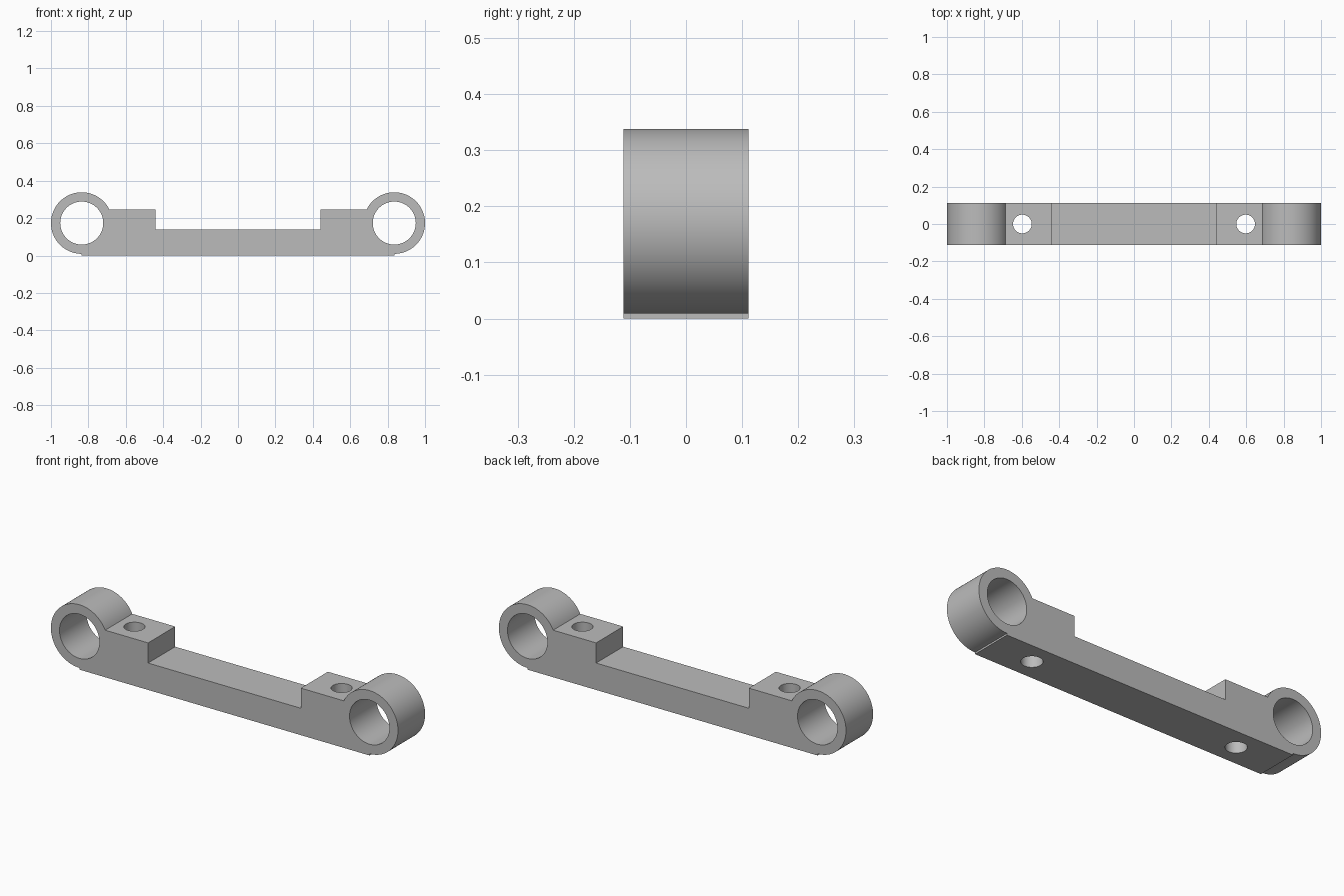
import bpy, bmesh, math

cube = bpy.data.objects.get("Cube")
if cube:
    bpy.data.objects.remove(cube, do_unlink=True)

# Main dimensions
HALF_DEPTH = 0.1115
RING_R, BORE_R, RING_X, RING_Z = 0.1645, 0.115, 0.8355, 0.1735
PAD_Z, BAR_Z, PAD_X = 0.245, 0.14, 0.44
HOLE_X, HOLE_R = 0.597, 0.05

grey = bpy.data.materials.new("plain grey")
grey.use_nodes = True
colour = (0.5, 0.5, 0.5, 1)
grey.diffuse_color = colour
grey.node_tree.nodes["Principled BSDF"].inputs["Base Color"].default_value = colour


def cutter(name, location, radius, rotation=(0, 0, 0)):
    bpy.ops.mesh.primitive_cylinder_add(vertices=64, radius=radius, depth=1,
                                        location=location, rotation=rotation)
    obj = bpy.context.object
    obj.name = name
    obj.data.materials.append(grey)
    obj.hide_render = True
    return obj


# Right half of the outline: foot corner, ring arc, raised pad, bar
start = -math.pi / 2
end = math.pi - math.asin((PAD_Z - RING_Z) / RING_R)
steps = 64
half = [(RING_X, 0)]
for i in range(steps + 1):
    a = start + (end - start) * i / steps
    half.append((RING_X + RING_R * math.cos(a), RING_Z + RING_R * math.sin(a)))
half += [(PAD_X, PAD_Z), (PAD_X, BAR_Z)]
outline = half + [(-x, z) for x, z in reversed(half)]

# Link body, extruded front to back
bm = bmesh.new()
face = bm.faces.new([bm.verts.new((x, -HALF_DEPTH, z)) for x, z in outline])
ext = bmesh.ops.extrude_face_region(bm, geom=[face])
moved = [v for v in ext["geom"] if isinstance(v, bmesh.types.BMVert)]
bmesh.ops.translate(bm, verts=moved, vec=(0, 2 * HALF_DEPTH, 0))
bmesh.ops.recalc_face_normals(bm, faces=bm.faces[:])
mesh = bpy.data.meshes.new("link_body")
bm.to_mesh(mesh)
bm.free()
mesh.materials.append(grey)
body = bpy.data.objects.new("link_body", mesh)
bpy.context.collection.objects.link(body)

# Ring bores and vertical bolt holes
cutters = []
for side, label in ((1, "left"), (-1, "right")):
    cutters.append(cutter(label + "_bore_cutter", (side * RING_X, 0, RING_Z),
                          BORE_R, (math.pi / 2, 0, 0)))
    cutters.append(cutter(label + "_bolt_cutter", (side * HOLE_X, 0, 0.1), HOLE_R))

bpy.ops.object.select_all(action="DESELECT")
body.select_set(True)
bpy.context.view_layer.objects.active = body
for tool in cutters:
    mod = body.modifiers.new(tool.name, "BOOLEAN")
    mod.operation = "DIFFERENCE"
    mod.solver = "EXACT"
    mod.object = tool
    bpy.ops.object.modifier_apply(modifier=mod.name)
for tool in cutters:
    bpy.data.objects.remove(tool, do_unlink=True)

bpy.ops.object.shade_smooth_by_angle(angle=math.radians(30))
